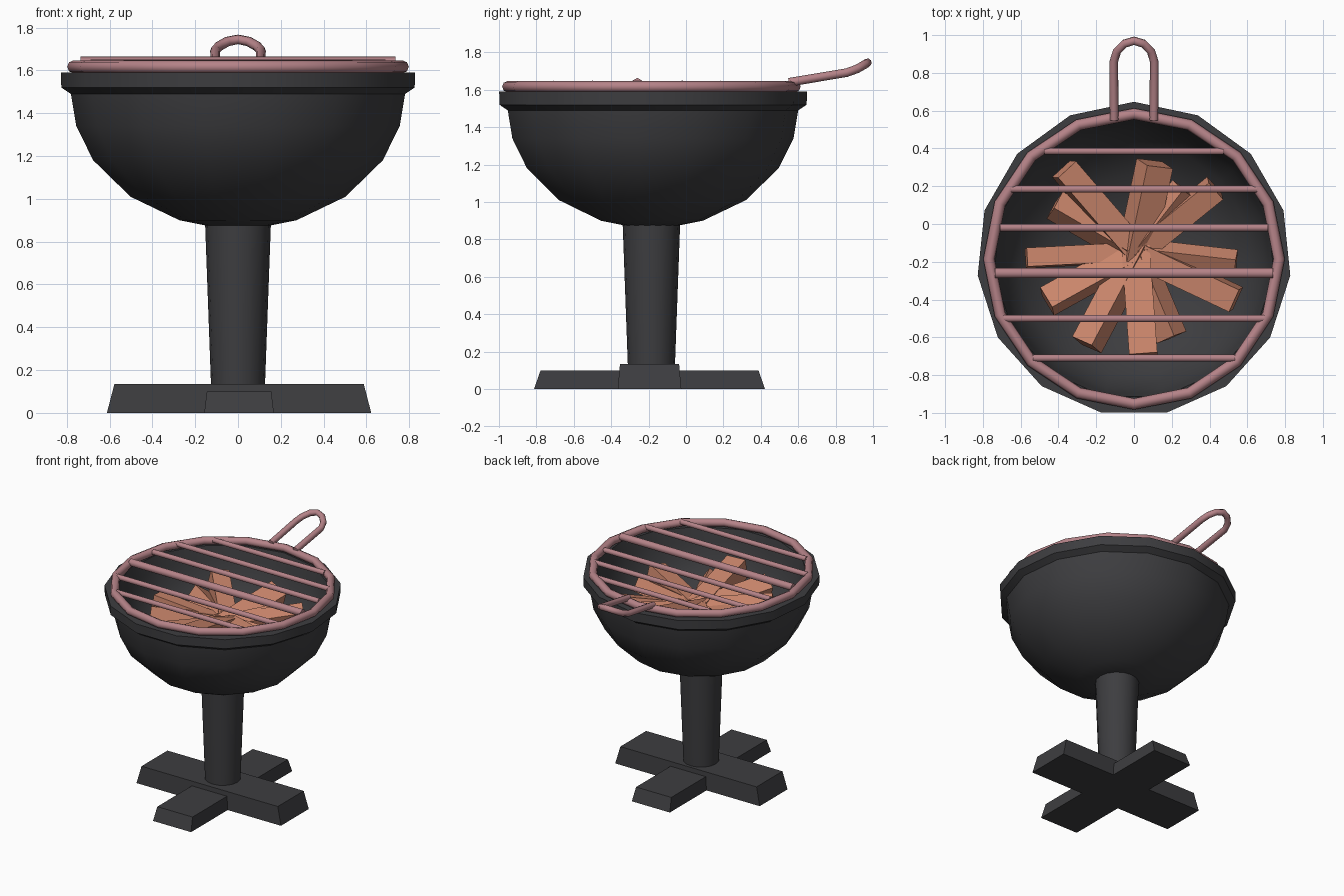
import bpy, bmesh, math
from mathutils import Vector, Matrix

if "Cube" in bpy.data.objects:
    bpy.data.objects.remove(bpy.data.objects["Cube"])

CY = -0.185  # y of the bowl axis


def material(name, rgb):
    m = bpy.data.materials.new(name)
    m.diffuse_color = (*rgb, 1)
    m.use_nodes = True
    m.node_tree.nodes["Principled BSDF"].inputs["Base Color"].default_value = m.diffuse_color
    return m


IRON = material("dark iron", (0.047, 0.047, 0.051))
GRATE = material("pink metal", (0.46, 0.225, 0.245))
WOOD = material("orange wood", (0.60, 0.24, 0.15))


def finish(bm, name, mat, angle=None):
    bmesh.ops.recalc_face_normals(bm, faces=bm.faces)
    me = bpy.data.meshes.new(name)
    bm.to_mesh(me)
    bm.free()
    me.materials.append(mat)
    ob = bpy.data.objects.new(name, me)
    bpy.context.collection.objects.link(ob)
    if angle:
        bpy.ops.object.select_all(action='DESELECT')
        ob.select_set(True)
        bpy.context.view_layer.objects.active = ob
        bpy.ops.object.shade_smooth_by_angle(angle=math.radians(angle))
    return ob


def bridge(bm, a, b):
    n = len(a)
    for i in range(n):
        bm.faces.new((a[i], a[(i + 1) % n], b[(i + 1) % n], b[i]))


def lathe(name, profile, sides, mat, closed=False, angle=40):
    """Spin an (r, z) profile about the bowl axis, one vertex toward +y."""
    bm = bmesh.new()
    rings = []
    for r, z in profile:
        rings.append([bm.verts.new((r * math.sin(2 * math.pi * i / sides),
                                    CY + r * math.cos(2 * math.pi * i / sides), z))
                      for i in range(sides)])
    for a, b in zip(rings, rings[1:]):
        bridge(bm, a, b)
    if closed:
        bridge(bm, rings[-1], rings[0])
    else:
        bm.faces.new(rings[0])
        bm.faces.new(rings[-1])
    return finish(bm, name, mat, angle)


def tube(name, pts, radius, sides, mat):
    """Sweep a polygon along a path, with capped ends."""
    bm = bmesh.new()
    pts = [Vector(p) for p in pts]
    rings = []
    for i, p in enumerate(pts):
        t = (pts[min(i + 1, len(pts) - 1)] - pts[max(i - 1, 0)]).normalized()
        side = t.cross(Vector((0, -0.6, 1)) if len(pts) > 2 else Vector((0, 0, 1))).normalized()
        up = side.cross(t)
        rings.append([bm.verts.new(p + radius * (up * math.cos(2 * math.pi * k / sides)
                                                 + side * math.sin(2 * math.pi * k / sides)))
                      for k in range(sides)])
    for a, b in zip(rings, rings[1:]):
        bridge(bm, a, b)
    bm.faces.new(rings[0])
    bm.faces.new(rings[-1])
    return finish(bm, name, mat, 65)


# bowl: outer shell, lip and hollow inside in one profile
lathe("bowl", [(0.15, 0.875), (0.275, 0.90), (0.505, 1.01), (0.68, 1.18), (0.76, 1.34),
               (0.785, 1.49), (0.83, 1.52), (0.832, 1.59), (0.745, 1.59), (0.725, 1.49),
               (0.70, 1.36), (0.62, 1.22), (0.45, 1.08), (0.2, 1.0)], 15, IRON)

# stem
lathe("stem", [(0.125, 0.10), (0.155, 0.92)], 16, IRON)


# crossed feet
def foot(name, length, width, height, turn):
    bm = bmesh.new()
    rings = []
    for dl, dw, z in ((0, 0, 0), (0.035, 0.012, height)):
        x, y = length / 2 - dl, width / 2 - dw
        rings.append([bm.verts.new((sx * x, sy * y, z))
                      for sx, sy in ((-1, -1), (1, -1), (1, 1), (-1, 1))])
    bridge(bm, *rings)
    bm.faces.new(rings[0])
    bm.faces.new(rings[1])
    bm.transform(Matrix.Translation((0.005, CY - 0.01, 0)) @ Matrix.Rotation(turn, 4, 'Z'))
    finish(bm, name, IRON)


foot("foot_side", 1.235, 0.34, 0.135, 0)
foot("foot_front", 1.235, 0.325, 0.10, math.pi / 2)

# grate ring
R, r = 0.768, 0.03
lathe("grate_ring", [(R + r * math.cos(a * math.pi / 4), 1.617 + r * math.sin(a * math.pi / 4))
                     for a in range(8)], 16, GRATE, closed=True, angle=60)

# grate bars: y, half length, radius, z
for i, (y, h, rad, z) in enumerate([(0.385, 0.475, 0.021, 1.628), (0.185, 0.65, 0.021, 1.628),
                                    (-0.02, 0.71, 0.022, 1.628), (-0.26, 0.735, 0.03, 1.634),
                                    (-0.50, 0.69, 0.022, 1.628), (-0.71, 0.535, 0.021, 1.628)]):
    tube(f"grate_bar_{i + 1}", [(-h, y, z), (h, y, z)], rad, 6, GRATE)

# handle loop
half = [(0.105, 0.55, 1.64), (0.107, 0.86, 1.692), (0.09, 0.915, 1.712), (0.05, 0.955, 1.735)]
tube("handle", [(-x, y, z) for x, y, z in half] + [(0, 0.97, 1.745)] + half[::-1], 0.023, 8, GRATE)


# firewood: square logs radiating from the middle of the bowl
def log(name, x, y, z, size, roll):
    a, b = Vector((0.01, -0.15, 1.30)), Vector((x, y, z))
    a -= (b - a).normalized() * 0.04
    rot = (b - a).to_track_quat('X', 'Z').to_matrix().to_4x4()
    bm = bmesh.new()
    bmesh.ops.create_cube(bm, size=1, matrix=Matrix.Translation((a + b) / 2) @ rot
                          @ Matrix.Rotation(math.radians(roll), 4, 'X')
                          @ Matrix.Diagonal(((b - a).length, size, size, 1)))
    finish(bm, name, WOOD)


logs = [(-0.37, 0.29, 1.41, 0.13, 10), (-0.42, 0.10, 1.33, 0.12, 35), (0.11, 0.32, 1.39, 0.15, 25),
        (0.27, 0.18, 1.34, 0.12, 40), (0.43, 0.19, 1.37, 0.12, 15), (0.54, -0.21, 1.33, 0.11, 30),
        (0.54, -0.40, 1.36, 0.13, 10), (0.05, -0.70, 1.42, 0.15, 0), (-0.25, -0.64, 1.37, 0.13, 30),
        (-0.46, -0.41, 1.36, 0.13, 20), (-0.57, -0.18, 1.36, 0.10, 5), (0.20, -0.60, 1.32, 0.12, 35)]
for i, l in enumerate(logs):
    log(f"log_{i + 1}", *l)
